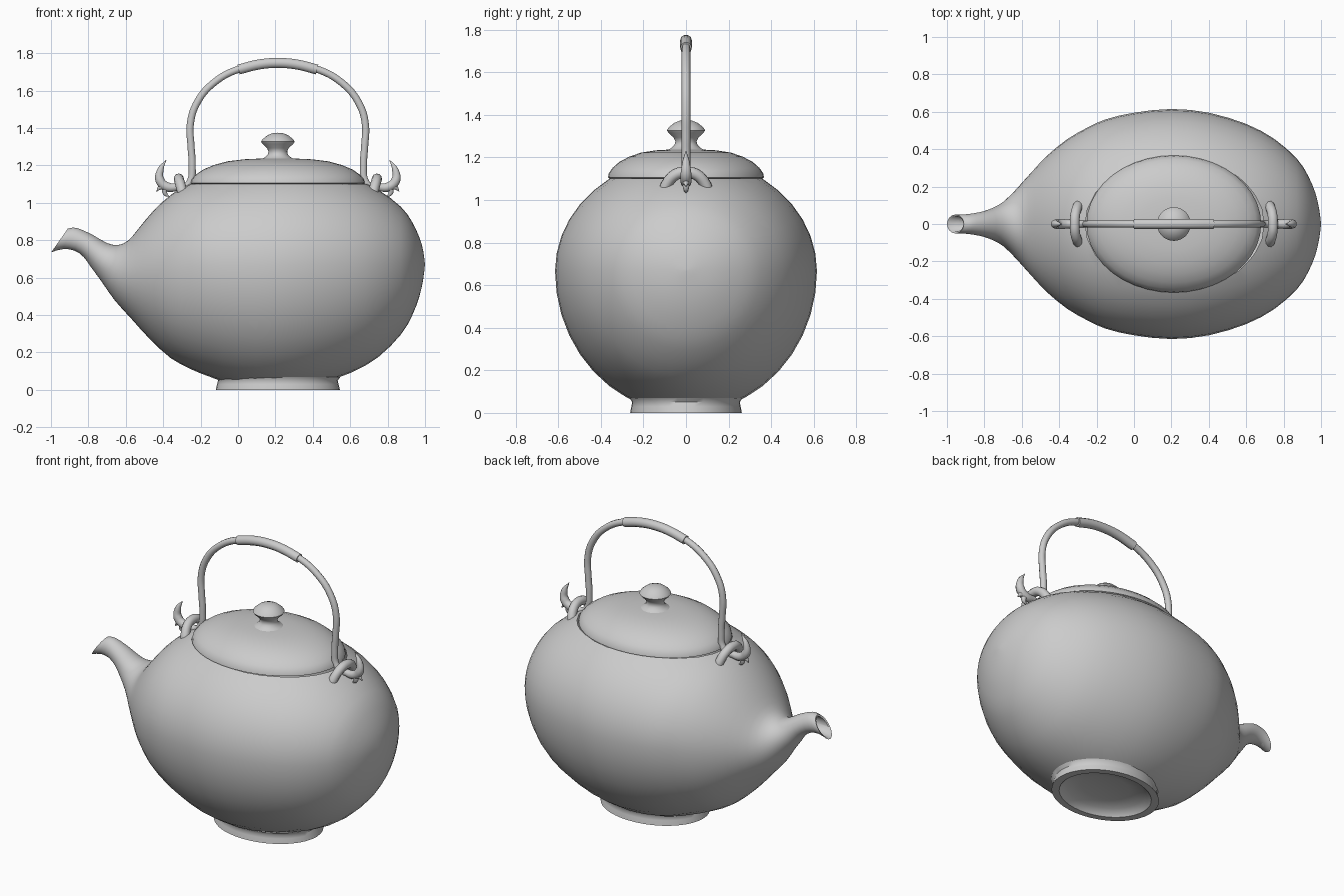
import bpy, bmesh, math
from mathutils import Vector

if "Cube" in bpy.data.objects:
    bpy.data.objects.remove(bpy.data.objects["Cube"])

CX = 0.213   # x of the pot's vertical axis
SEG = 40


def finish(bm, name, angle=50):
    bmesh.ops.recalc_face_normals(bm, faces=bm.faces[:])
    me = bpy.data.meshes.new(name)
    bm.to_mesh(me)
    bm.free()
    ob = bpy.data.objects.new(name, me)
    bpy.context.collection.objects.link(ob)
    bpy.ops.object.select_all(action='DESELECT')
    ob.select_set(True)
    bpy.context.view_layer.objects.active = ob
    bpy.ops.object.shade_smooth_by_angle(angle=math.radians(angle))
    return ob


def bridge(bm, rings):
    for a, b in zip(rings, rings[1:]):
        n = len(a)
        for i in range(n):
            bm.faces.new((a[i], a[(i + 1) % n], b[(i + 1) % n], b[i]))


def lathe(name, prof, sy=1.0):
    """Spin an (r, z) profile about the pot axis, squashed in y by sy."""
    bm = bmesh.new()
    rings = [[bm.verts.new((CX + r * math.cos(2 * math.pi * i / SEG),
                            sy * r * math.sin(2 * math.pi * i / SEG), z))
              for i in range(SEG)] for r, z in prof]
    bridge(bm, rings)
    bmesh.ops.remove_doubles(bm, verts=bm.verts[:], dist=1e-5)
    return finish(bm, name)


def smooth_rows(rows, n=2):
    """Catmull-Rom interpolation of equal-length tuples."""
    out = []
    for k in range(len(rows) - 1):
        p0, p1 = rows[max(k - 1, 0)], rows[k]
        p2, p3 = rows[k + 1], rows[min(k + 2, len(rows) - 1)]
        for j in range(n):
            t = j / n
            out.append(tuple(0.5 * (2 * b + (c - a) * t + (2 * a - 5 * b + 4 * c - d) * t * t
                                    + (3 * b - a - 3 * c + d) * t ** 3)
                             for a, b, c, d in zip(p0, p1, p2, p3)))
    return out + [rows[-1]]


def tube(name, pts, radius, radii=None):
    """Round rod along a smooth path, optionally tapered."""
    cu = bpy.data.curves.new(name, 'CURVE')
    cu.dimensions = '3D'
    cu.bevel_depth = radius
    cu.bevel_resolution = 3
    cu.resolution_u = 6
    cu.use_fill_caps = True
    sp = cu.splines.new('BEZIER')
    sp.bezier_points.add(len(pts) - 1)
    for i, (bp, p) in enumerate(zip(sp.bezier_points, pts)):
        bp.co = p
        bp.handle_left_type = bp.handle_right_type = 'AUTO'
        bp.radius = radii[i] if radii else 1.0
    ob = bpy.data.objects.new(name, cu)
    bpy.context.collection.objects.link(ob)
    bpy.ops.object.select_all(action='DESELECT')
    ob.select_set(True)
    bpy.context.view_layer.objects.active = ob
    bpy.ops.object.convert(target='MESH')
    bpy.ops.object.shade_smooth_by_angle(angle=math.radians(50))


# Body and spout: oval sections (top x, top z, bottom x, bottom z, half width)
body = [
    (.999, .675, .999, .665, .01), (.99, .745, .99, .59, .08), (.97, .815, .97, .50, .165),
    (.93, .90, .93, .395, .26), (.87, .98, .87, .295, .35), (.75, 1.07, .75, .175, .455),
    (.6, 1.14, .6, .09, .535), (.4, 1.19, .4, .025, .595), (.2, 1.2, .2, 0, .615),
    (0, 1.18, 0, .02, .595), (-.15, 1.14, -.15, .07, .56), (-.25, 1.105, -.25, .11, .515),
    (-.35, 1.05, -.36, .17, .455), (-.45, .96, -.47, .27, .37), (-.53, .865, -.57, .38, .275),
    (-.585, .80, -.66, .48, .19), (-.64, .775, -.73, .58, .125), (-.70, .785, -.785, .655, .09),
    (-.77, .825, -.825, .71, .07), (-.84, .858, -.875, .745, .057),
    (-.88, .868, -.94, .753, .051), (-.91, .862, -.999, .735, .05)]
sections = smooth_rows(body)
sections += [(-.912, .85, -.99, .743, .041), (-.86, .845, -.89, .76, .042), (-.77, .81, -.81, .725, .05)]
bm = bmesh.new()
rings = []
for tx, tz, bx, bz, w in sections:
    top, bot = Vector((tx, 0, tz)), Vector((bx, 0, bz))
    f = .5 + .055 * min(max((tx + .6) / .35, 0), 1)
    mid = bot.lerp(top, f)
    ring = []
    for i in range(SEG):
        a = 2 * math.pi * i / SEG
        s = math.sin(a)
        p = mid + ((top - mid) * s if s > 0 else (bot - mid) * -s)
        ring.append(bm.verts.new((p.x, w * math.cos(a), p.z)))
    rings.append(ring)
bridge(bm, rings)
bm.faces.new(rings[0])
bmesh.ops.recalc_face_normals(bm, faces=bm.faces[:])
for z, n in ((1.1, 1), (.05, -1)):
    bmesh.ops.bisect_plane(bm, geom=bm.verts[:] + bm.edges[:] + bm.faces[:],
                           plane_co=(0, 0, z), plane_no=(0, 0, n), clear_outer=True)
finish(bm, "body_with_spout", 60)

# Foot ring with recessed underside
lathe("foot", [(0, .055), (.15, .05), (.24, .035), (.275, .012), (.285, 0), (.332, 0),
               (.325, .03), (.32, .05), (.335, .07)], .79)

# Lid and knob
lathe("lid", [(0, 1.1), (.455, 1.1), (.467, 1.105), (.462, 1.125), (.44, 1.15), (.40, 1.178),
              (.34, 1.203), (.27, 1.222), (.18, 1.233), (.09, 1.237), (0, 1.237)], .785)
lathe("lid_knob", [(.088, 1.233), (.07, 1.243), (.054, 1.258), (.05, 1.275), (.058, 1.293),
                   (.082, 1.315), (.09, 1.327), (.082, 1.34), (.055, 1.362), (.03, 1.372), (0, 1.375)])

# Bail handle: half path as offsets from the axis, mirrored
half = [(.545, 1.085), (.505, 1.08), (.468, 1.115), (.458, 1.20), (.464, 1.30), (.468, 1.42),
        (.435, 1.53), (.345, 1.64), (.20, 1.718)]
path = [(CX - d, 0, z) for d, z in half] + [(CX, 0, 1.748)] + [(CX + d, 0, z) for d, z in reversed(half)]
tube("handle", path, .02)
tube("handle_grip", [(CX - .21, 0, 1.713), (CX - .1, 0, 1.74), (CX, 0, 1.748),
                     (CX + .1, 0, 1.74), (CX + .21, 0, 1.713)], .028)

# Lugs and horned hook ends, one set per side
for side, s in (("left", -1), ("right", 1)):
    def at(d, y, z):
        return (CX + s * d, y, z)
    tube("lug_" + side, [at(.505, -.105, 1.03), at(.515, -.09, 1.075), at(.527, -.05, 1.118),
                         at(.53, 0, 1.13), at(.527, .05, 1.118), at(.515, .09, 1.075),
                         at(.505, .105, 1.03)], .027)
    tube("hook_" + side, [at(.53, 0, 1.085), at(.59, 0, 1.085), at(.63, 0, 1.12),
                          at(.628, 0, 1.175), at(.597, 0, 1.23)], .026, [.8, 1, 1, .7, .05])
    tube("hook_barb_" + side, [at(.57, 0, 1.085), at(.60, 0, 1.075), at(.602, 0, 1.05),
                               at(.578, 0, 1.032)], .018, [1, 1, .7, .05])
    tube("hook_spur_" + side, [at(.59, 0, 1.09), at(.625, 0, 1.085), at(.65, 0, 1.06)],
         .02, [1, .8, .05])
